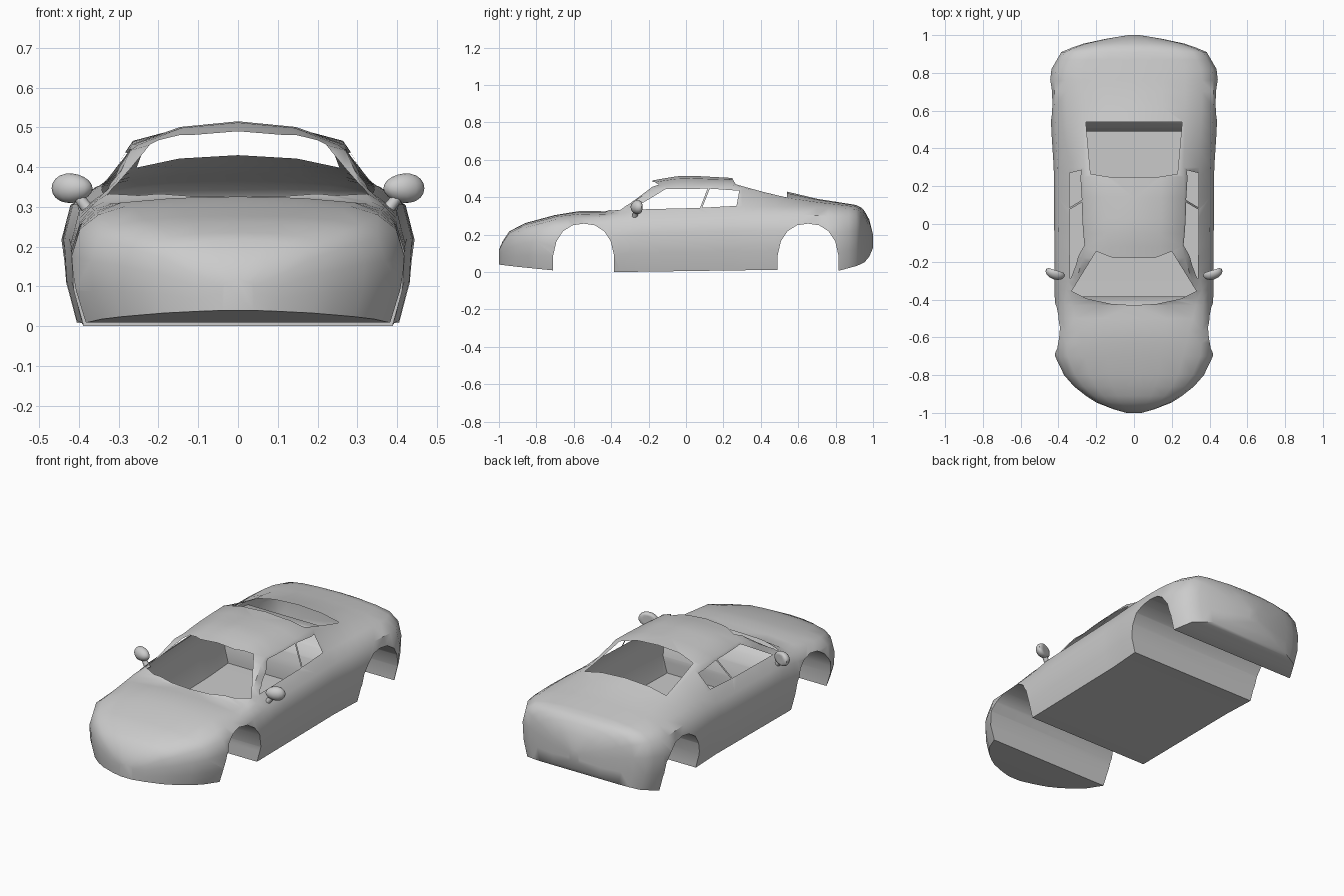
import bpy, bmesh, math
from mathutils import Matrix, Vector

if "Cube" in bpy.data.objects:
    bpy.data.objects.remove(bpy.data.objects["Cube"])

skin = bpy.data.materials.new("skin")
void = bpy.data.materials.new("void")


def make_object(name, bm):
    bmesh.ops.recalc_face_normals(bm, faces=bm.faces[:])
    me = bpy.data.meshes.new(name)
    bm.to_mesh(me)
    bm.free()
    ob = bpy.data.objects.new(name, me)
    bpy.context.collection.objects.link(ob)
    return ob


def activate(ob):
    bpy.ops.object.select_all(action='DESELECT')
    ob.select_set(True)
    bpy.context.view_layer.objects.active = ob


def curve(y, *keys):
    """Linear interpolation through (y, value) keys."""
    if y <= keys[0][0]:
        return keys[0][1]
    for (a, va), (b, vb) in zip(keys, keys[1:]):
        if y <= b:
            return va + (vb - va) * (y - a) / (b - a)
    return keys[-1][1]


# Body cross-section, from sill to roof centre, at a given y
def half_section(y):
    w = curve(y, (-1, .04), (-.98, .11), (-.945, .2), (-.88, .3), (-.8, .37), (-.7, .418),
              (-.3, .42), (.3, .425), (.5, .438), (.75, .445), (.82, .437), (.91, .385),
              (.95, .29), (.98, .15), (1, .03))
    zb = curve(y, (-1, .04), (-.9, .028), (-.7, .008), (-.38, 0), (.48, .012),
               (.82, .008), (.92, .035), (.97, .06), (1, .13))
    zc = curve(y, (-1, .12), (-.98, .165), (-.95, .215), (-.86, .262), (-.7, .305), (-.57, .326),
               (-.43, .325), (-.18, .49), (-.05, .512), (.03, .515), (.25, .503), (.54, .43),
               (.7, .392), (.92, .357), (.95, .335), (.98, .28), (1, .2))
    zl = curve(y, (-1, .11), (-.95, .19), (-.86, .238), (-.7, .28), (-.4, .3), (-.25, .333),
               (.3, .35), (.65, .35), (.92, .335), (.96, .29), (1, .19))
    wl = w * curve(y, (-.7, .84), (-.4, .88), (-.25, .81), (1, .81))
    wr = w * curve(y, (-1, .65), (-.7, .62), (-.4, .8), (-.12, .6), (.05, .63), (.3, .62), (1, .6))
    k = curve(y, (-.57, .6), (-.4, .3), (-.3, .48), (-.15, .74), (0, .66), (.25, .76), (.54, .57), (.7, .6))
    zr = zl + (zc - zl) * k
    side = lambda f: zb + (zl - zb) * f
    return [(w * .925, zb), (w * .985, side(.3)), (w, side(.62)), (w * .95, side(.87)),
            (wl, zl), (wr, zr), (wr * .55, zr + (zc - zr) * .75), (0, zc)]


stations = [-1, -.98, -.945, -.91, -.86, -.8, -.7, -.63, -.57, -.5, -.43, -.4, -.35, -.3, -.25,
            -.18, -.12, -.05, .03, .14, .25, .3, .4, .48, .54, .62, .7, .76, .82, .87, .91, .935,
            .955, .98, 1]
bm = bmesh.new()
rings = []
for y in stations:
    half = half_section(y)
    loop = half + [(-x, z) for x, z in half[-2::-1]]
    rings.append([bm.verts.new((x, y, z)) for x, z in loop])
n = len(rings[0])
for a, b in zip(rings, rings[1:]):
    for i in range(n):
        j = (i + 1) % n
        bm.faces.new((a[i], a[j], b[j], b[i]))
bm.faces.new(rings[0])
bm.faces.new(rings[-1])
bmesh.ops.triangulate(bm, faces=bm.faces[:])
body = make_object("car_body", bm)
body.data.materials.append(skin)
body.data.materials.append(void)


# Cut with a prism: axis 'x' takes (y, z) outlines, axis 'z' takes (x, y)
def cut(outline, axis, lo, hi, opening):
    bm = bmesh.new()
    put = (lambda p, d: (d, p[0], p[1])) if axis == 'x' else (lambda p, d: (p[0], p[1], d))
    a = [bm.verts.new(put(p, lo)) for p in outline]
    b = [bm.verts.new(put(p, hi)) for p in outline]
    bm.faces.new(a)
    bm.faces.new(b[::-1])
    for i in range(len(a)):
        j = (i + 1) % len(a)
        bm.faces.new((a[i], a[j], b[j], b[i]))
    cutter = make_object("cutter", bm)
    cutter.hide_render = True
    cutter.data.materials.append(skin)
    cutter.data.materials.append(void)
    for p in cutter.data.polygons:
        p.material_index = 1 if opening else 0
    mod = body.modifiers.new("cut", 'BOOLEAN')
    mod.operation = 'DIFFERENCE'
    mod.solver = 'EXACT'
    mod.object = cutter
    activate(body)
    bpy.ops.object.modifier_apply(modifier=mod.name)
    bpy.data.objects.remove(cutter)


# Wheel arches: tunnels across the full width
arch = [(-.1625, -.1), (-.1625, .09), (-.145, .165), (-.11, .218), (-.06, .25), (0, .259)]
arch += [(-y, z) for y, z in arch[-2::-1]]
for cy in (-.5475, .6525):
    cut([(y + cy, z) for y, z in arch], 'x', -.7, .7, False)

# Windscreen, rear window, side windows: open holes in a thin shell
screen = [(0, -.43), (.12, -.423), (.25, -.395), (.33, -.355), (.2, -.145), (.11, -.18)]
cut(screen + [(-x, y) for x, y in screen[:0:-1]], 'z', .295, .7, True)
cut([(-.255, .54), (-.23, .265), (-.12, .248), (.12, .248), (.23, .265), (.255, .54)],
    'z', .3, .7, True)
cut([(-.29, .334), (-.11, .443), (.115, .446), (.075, .343)], 'x', -.6, .6, True)
cut([(.087, .344), (.27, .354), (.285, .435), (.127, .446)], 'x', -.6, .6, True)

# Remove the pocket walls so that only the sheet remains
bm = bmesh.new()
bm.from_mesh(body.data)
bmesh.ops.delete(bm, geom=[f for f in bm.faces if f.material_index == 1], context='FACES')
for f in bm.faces:
    f.material_index = 0
bm.to_mesh(body.data)
bm.free()
body.data.materials.clear()
activate(body)
bpy.ops.object.shade_smooth_by_angle(angle=math.radians(40))

# Door mirrors: rounded housing with a flat back, on a short stalk
for s, label in ((1, "right"), (-1, "left")):
    bm = bmesh.new()
    bmesh.ops.create_uvsphere(bm, u_segments=14, v_segments=10, radius=1)
    for v in bm.verts:
        x, y, z = v.co
        y = min(y, .45)
        v.co = (x * .053, y * .034, z * .037 * (1 + .12 * x))
    bmesh.ops.transform(bm, verts=bm.verts[:], matrix=Matrix.Translation((.417, -.26, .347))
                        @ Matrix.Rotation(math.radians(18), 4, 'Z'))
    p, q = Vector((.37, -.275, .285)), Vector((.405, -.268, .33))
    aim = (q - p).to_track_quat('Z', 'Y').to_matrix().to_4x4()
    bmesh.ops.create_cone(bm, cap_ends=True, segments=8, radius1=.016, radius2=.013,
                          depth=(q - p).length, matrix=Matrix.Translation((p + q) / 2) @ aim)
    for v in bm.verts:
        v.co.x *= s
    ob = make_object(label + "_door_mirror", bm)
    activate(ob)
    bpy.ops.object.shade_smooth_by_angle(angle=math.radians(50))

for m in (skin, void):
    bpy.data.materials.remove(m)
